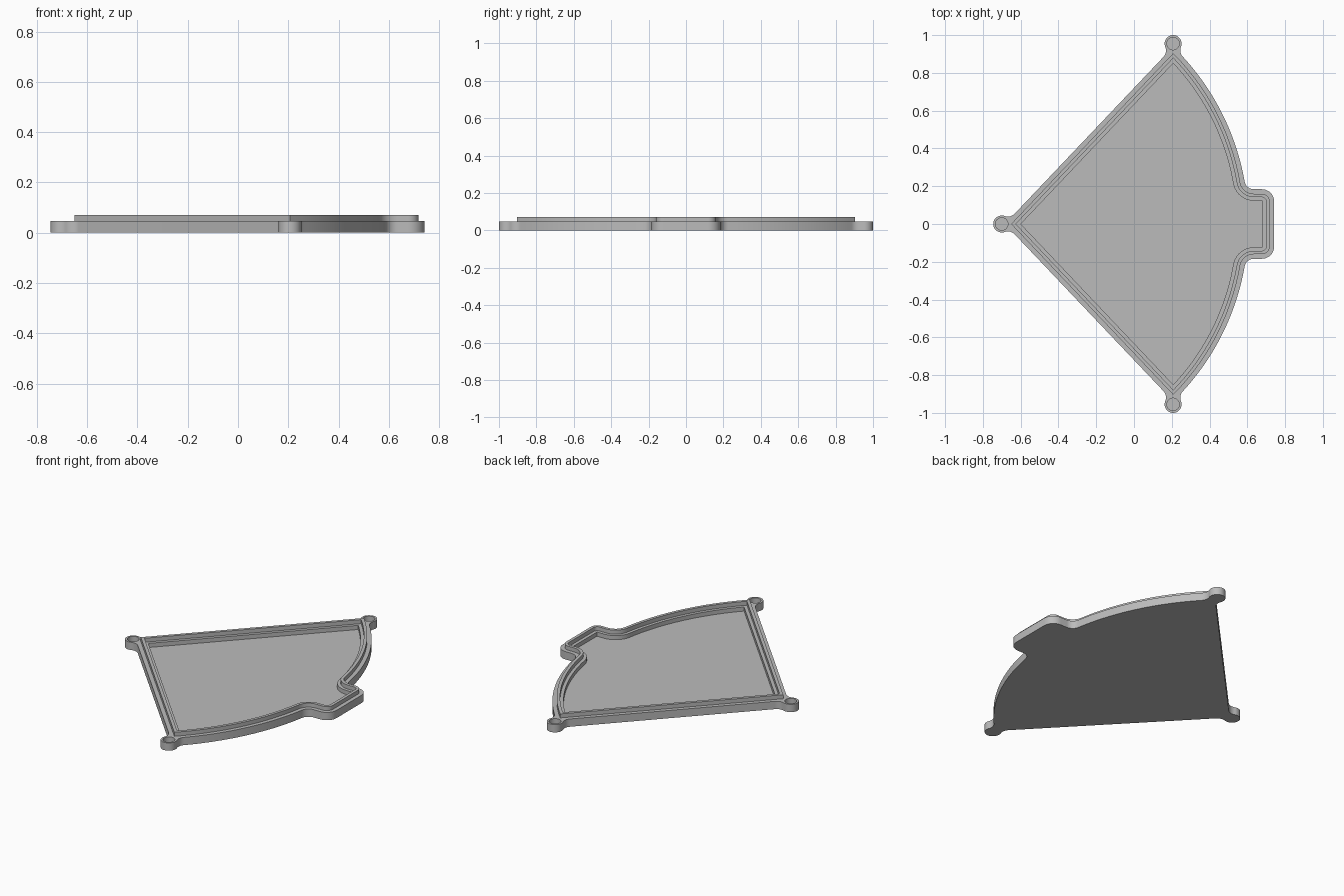
import bpy
import bmesh
from math import sin, cos, pi, sqrt, atan2, acos, radians
from mathutils import Vector

cube = bpy.data.objects.get("Cube")
if cube:
    bpy.data.objects.remove(cube, do_unlink=True)

# Main dimensions
APEX = Vector((-0.70, 0))          # centre of the sector and of the left boss
TIP = Vector((0.207, 0.955))       # centre of the far boss
RADIUS, EDGE_IN = 1.305, 0.012     # curved side, inset of the straight side
HALF_ANGLE = radians(46.5)
TAB_X, TAB_H, TAB_R, TAB_FILLET = 0.742, 0.184, 0.065, 0.05
BOSS_R, BOSS_FILLET, HOLE_R = 0.045, 0.05, 0.033
RIM_Z, LIP_Z, FLOOR_Z, HOLE_Z = 0.047, 0.071, 0.022, 0.012
U = Vector((cos(HALF_ANGLE), sin(HALF_ANGLE)))
N = Vector((-U.y, U.x))


def heading(a, b):
    return atan2(b.y - a.y, b.x - a.x)


def arc(c, r, a0, a1, steps):
    return [c + r * Vector((cos(a), sin(a)))
            for a in (a0 + (a1 - a0) * i / steps for i in range(steps + 1))]


def fillet(c, r, a0, a1):
    """Concave arc, always the short way round."""
    return arc(c, r, a0, a0 + (a1 - a0 + pi) % (2 * pi) - pi, 10)


def outline(d, bosses=False):
    """Closed sector outline inset by d, optionally with the corner bosses."""
    pts = arc(Vector((TAB_X - TAB_R, TAB_H - TAB_R)), TAB_R - d, 0, pi / 2, 10)
    reach = RADIUS + TAB_FILLET
    fy = TAB_H + TAB_FILLET
    f = Vector((APEX.x + sqrt(reach ** 2 - fy ** 2), fy))
    pts += fillet(f, TAB_FILLET + d, -pi / 2, heading(f, APEX))
    start = heading(APEX, f)
    if bosses:
        s, reach, dist = BOSS_R + BOSS_FILLET, RADIUS + BOSS_FILLET, (TIP - APEX).length
        a = acos((reach ** 2 + dist ** 2 - s ** 2) / (2 * reach * dist))
        end = heading(APEX, TIP) - a
        f1 = APEX + reach * Vector((cos(end), sin(end)))
        off = BOSS_FILLET - EDGE_IN
        rel = TIP - APEX
        f2 = APEX + off * N + U * (rel.dot(U) - sqrt(s ** 2 - (off - rel.dot(N)) ** 2))
        f3 = APEX + off * N + U * sqrt(s ** 2 - off ** 2)
        pts += arc(APEX, RADIUS, start, end, 32)[1:]
        pts += fillet(f1, BOSS_FILLET, heading(f1, APEX), heading(f1, TIP))[1:]
        a0, a1 = heading(TIP, f1), heading(TIP, f2)
        pts += arc(TIP, BOSS_R, a0, a1 if a1 > a0 else a1 + 2 * pi, 28)[1:]
        down = heading(N, Vector((0, 0)))
        pts += fillet(f2, BOSS_FILLET, heading(f2, TIP), down)[1:]
        pts += fillet(f3, BOSS_FILLET, down, heading(f3, APEX))
        pts += arc(APEX, BOSS_R, heading(APEX, f3), pi, 16)[1:]
    else:
        k, r = EDGE_IN + d, RADIUS - d
        corner = APEX + U * sqrt(r * r - k * k) - N * k
        pts += arc(APEX, r, start, heading(APEX, corner), 32)[1:]
        pts.append(APEX + Vector((k / sin(HALF_ANGLE), 0)))
    # mirror the half; the last point lies on the axis
    return pts + [Vector((p.x, -p.y)) for p in reversed(pts[:-1])]


bm = bmesh.new()


def ring(pts, z):
    verts = [bm.verts.new((p.x, p.y, z)) for p in pts]
    return verts, [bm.edges.new((v, verts[i - 1])) for i, v in enumerate(verts)]


def wall(a, b):
    for i in range(len(a[0])):
        bm.faces.new((a[0][i - 1], a[0][i], b[0][i], b[0][i - 1]))


def flat(*rings):
    bmesh.ops.triangle_fill(bm, use_beauty=True, edges=[e for r in rings for e in r[1]])


def step(pts, z0, z1):
    a, b = ring(pts, z0), ring(pts, z1)
    wall(a, b)
    return a, b


# Outer wall, lip walls, inner ledge wall
base, rim = step(outline(0, True), 0, RIM_Z)
lip_foot, lip_top = step(outline(0.024), RIM_Z, LIP_Z)
lip_inner, ledge_outer = step(outline(0.042), LIP_Z, RIM_Z)
ledge_inner, floor = step(outline(0.061), RIM_Z, FLOOR_Z)

# Blind round pockets in the bosses
pockets = [step(arc(c, HOLE_R, 0, 2 * pi, 32)[:-1], RIM_Z, HOLE_Z)
           for c in (APEX, TIP, Vector((TIP.x, -TIP.y)))]

# Level faces
flat(base)
flat(rim, lip_foot, *[p[0] for p in pockets])
flat(lip_top, lip_inner)
flat(ledge_outer, ledge_inner)
flat(floor)
for p in pockets:
    flat(p[1])
bmesh.ops.recalc_face_normals(bm, faces=bm.faces)

mesh = bpy.data.meshes.new("sector_tray")
bm.to_mesh(mesh)
bm.free()
tray = bpy.data.objects.new("sector_tray", mesh)
bpy.context.collection.objects.link(tray)

# Single grey material
grey = bpy.data.materials.new("plain grey")
grey.use_nodes = True
grey.diffuse_color = (0.5, 0.5, 0.5, 1)
grey.node_tree.nodes["Principled BSDF"].inputs["Base Color"].default_value = (0.5, 0.5, 0.5, 1)
mesh.materials.append(grey)

bpy.ops.object.select_all(action='DESELECT')
tray.select_set(True)
bpy.context.view_layer.objects.active = tray
bpy.ops.object.shade_smooth_by_angle(angle=radians(30))
